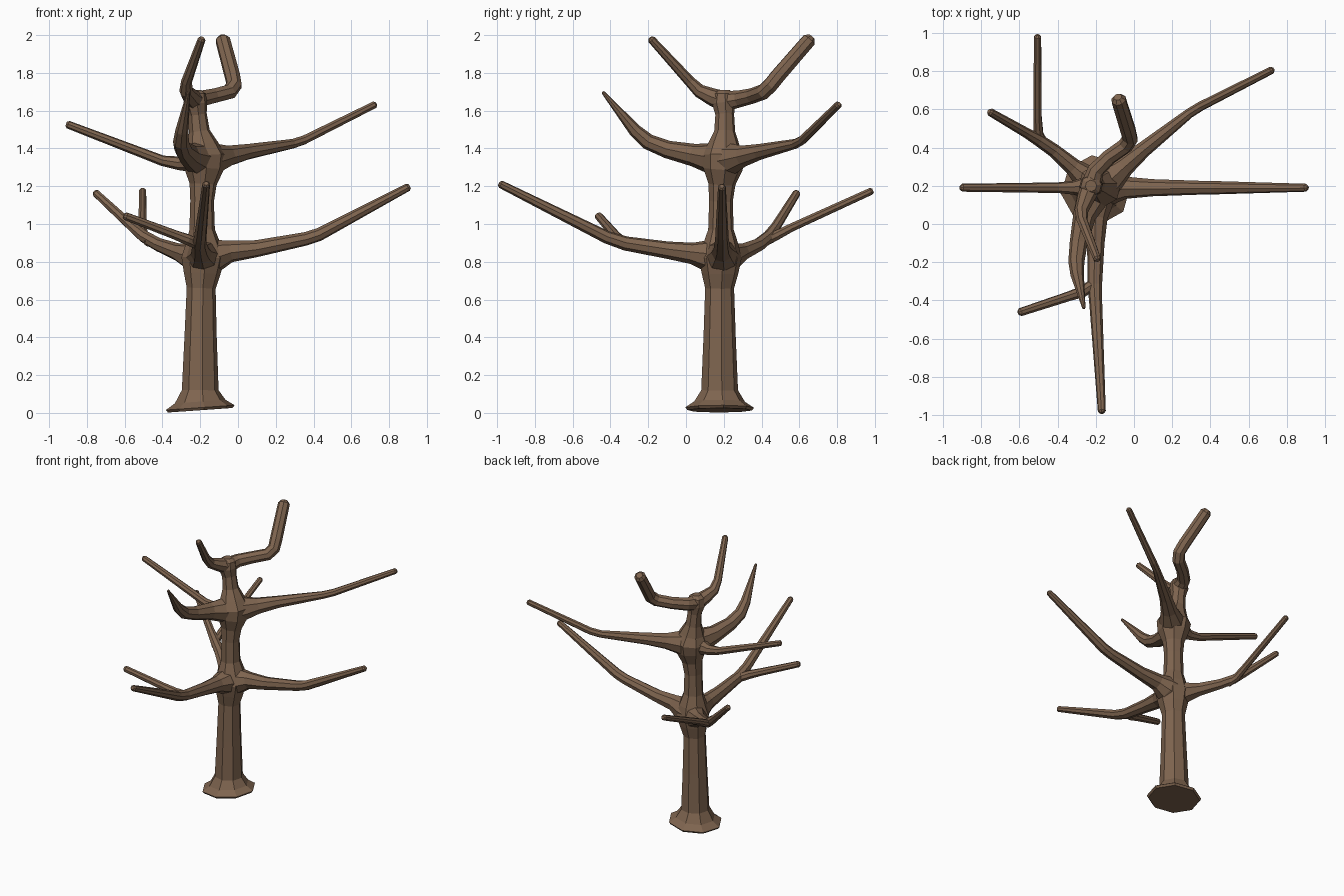
import bpy, bmesh, math
from mathutils import Vector

bark = bpy.data.materials.new("bark")
bark.diffuse_color = (0.21, 0.128, 0.078, 1)


def tube(name, pts, sides=8, round_tip=True, tilt=0.0):
    """Faceted tapered tube through (x, y, z, radius) points."""
    path = [(Vector(p[:3]), p[3]) for p in pts]
    if round_tip:
        (a, _), (b, r) = path[-2], path[-1]
        d = (b - a).normalized()
        path[-1:] = [(b - d * r * 0.55, r), (b, r * 0.55)]
    n = len(path)
    bm = bmesh.new()
    rings, side, prev = [], None, None
    for i, (p, r) in enumerate(path):
        t = Vector((0, 0, 0))
        if i > 0:
            t += (p - path[i - 1][0]).normalized()
        if i < n - 1:
            t += (path[i + 1][0] - p).normalized()
        t.normalize()
        if side is None:
            ref = Vector((1, 0, 0)) if abs(t.z) > 0.8 else Vector((0, 0, 1))
            side = (ref - t * ref.dot(t)).normalized()
        else:
            side = prev.rotation_difference(t) @ side
        prev = t
        up = t.cross(side)
        ring = []
        for k in range(sides):
            a = 2 * math.pi * (k + 0.15) / sides
            v = p + (side * math.cos(a) + up * math.sin(a)) * r
            if tilt and v.z < 0.07:
                v.z += tilt * (v.x - p.x)
            ring.append(bm.verts.new(v))
        rings.append(ring)
    for a, b in zip(rings, rings[1:]):
        for k in range(sides):
            j = (k + 1) % sides
            bm.faces.new((a[k], a[j], b[j], b[k]))
    bm.faces.new(rings[0][::-1])
    bm.faces.new(rings[-1])
    bmesh.ops.recalc_face_normals(bm, faces=bm.faces)
    me = bpy.data.meshes.new(name)
    bm.to_mesh(me)
    bm.free()
    me.materials.append(bark)
    ob = bpy.data.objects.new(name, me)
    bpy.context.collection.objects.link(ob)
    return ob


# Trunk: flared foot, swellings where the branch whorls leave
tube("trunk", [
    (-.20, .178, .014, .172), (-.20, .178, .028, .183), (-.20, .178, .06, .135),
    (-.20, .178, .12, .098), (-.198, .178, .40, .086), (-.195, .178, .66, .077),
    (-.19, .18, .74, .098), (-.185, .18, .82, .115), (-.185, .185, .89, .095),
    (-.19, .185, .97, .068), (-.19, .185, 1.12, .063), (-.185, .19, 1.21, .072),
    (-.18, .195, 1.29, .105), (-.18, .20, 1.36, .115), (-.19, .20, 1.42, .085),
    (-.205, .205, 1.49, .056), (-.215, .205, 1.58, .05), (-.225, .20, 1.64, .063),
    (-.225, .20, 1.69, .055), (-.225, .20, 1.71, .03)],
    round_tip=False, tilt=0.07)

# Lower whorl
tube("lower_right_branch", [
    (-.19, .185, .82, .10), (-.11, .19, .835, .085), (-.04, .19, .855, .058),
    (.10, .19, .87, .045), (.36, .19, .922, .036), (.43, .19, .945, .035),
    (.91, .19, 1.20, .021)])
tube("lower_front_branch", [
    (-.19, .185, .82, .10), (-.19, .10, .835, .08), (-.195, .03, .845, .057),
    (-.20, -.10, .862, .046), (-.205, -.32, .897, .038), (-.20, -.42, .93, .034),
    (-.168, -.99, 1.215, .021)])
tube("lower_front_twig", [
    (-.205, -.31, .89, .03), (-.27, -.355, .918, .03), (-.34, -.378, .945, .026),
    (-.605, -.465, 1.045, .022)])
tube("lower_back_branch", [
    (-.20, .19, .80, .09), (-.25, .24, .83, .072), (-.32, .30, .852, .046),
    (-.42, .385, .89, .036), (-.50, .44, .935, .033), (-.56, .475, .985, .027),
    (-.76, .59, 1.17, .021)])
tube("lower_back_twig", [
    (-.47, .41, .905, .028), (-.50, .47, .935, .027), (-.505, .56, .982, .023),
    (-.505, .99, 1.178, .02)])

# Middle whorl
tube("middle_left_branch", [
    (-.19, .195, 1.34, .085), (-.26, .192, 1.33, .055), (-.32, .19, 1.322, .036),
    (-.40, .19, 1.335, .028), (-.91, .19, 1.53, .021)])
tube("middle_back_branch", [
    (-.18, .20, 1.34, .10), (-.12, .245, 1.345, .082), (-.05, .305, 1.36, .056),
    (.05, .39, 1.382, .042), (.29, .58, 1.425, .026), (.35, .617, 1.445, .025),
    (.73, .81, 1.635, .02)])
tube("middle_front_branch", [
    (-.19, .195, 1.34, .10), (-.225, .12, 1.35, .08), (-.26, .04, 1.365, .06),
    (-.29, -.10, 1.395, .047), (-.302, -.20, 1.435, .042), (-.297, -.27, 1.495, .035),
    (-.262, -.442, 1.70, .009)])

# Top fork
tube("top_back_branch", [
    (-.225, .20, 1.65, .055), (-.20, .28, 1.662, .045), (-.13, .35, 1.678, .041),
    (-.045, .41, 1.70, .042), (-.02, .447, 1.735, .042), (-.03, .487, 1.785, .042),
    (-.085, .665, 1.99, .04)])
tube("top_front_branch", [
    (-.225, .20, 1.65, .055), (-.25, .14, 1.672, .047), (-.275, .07, 1.705, .036),
    (-.272, .02, 1.755, .029), (-.19, -.19, 1.985, .021)])
